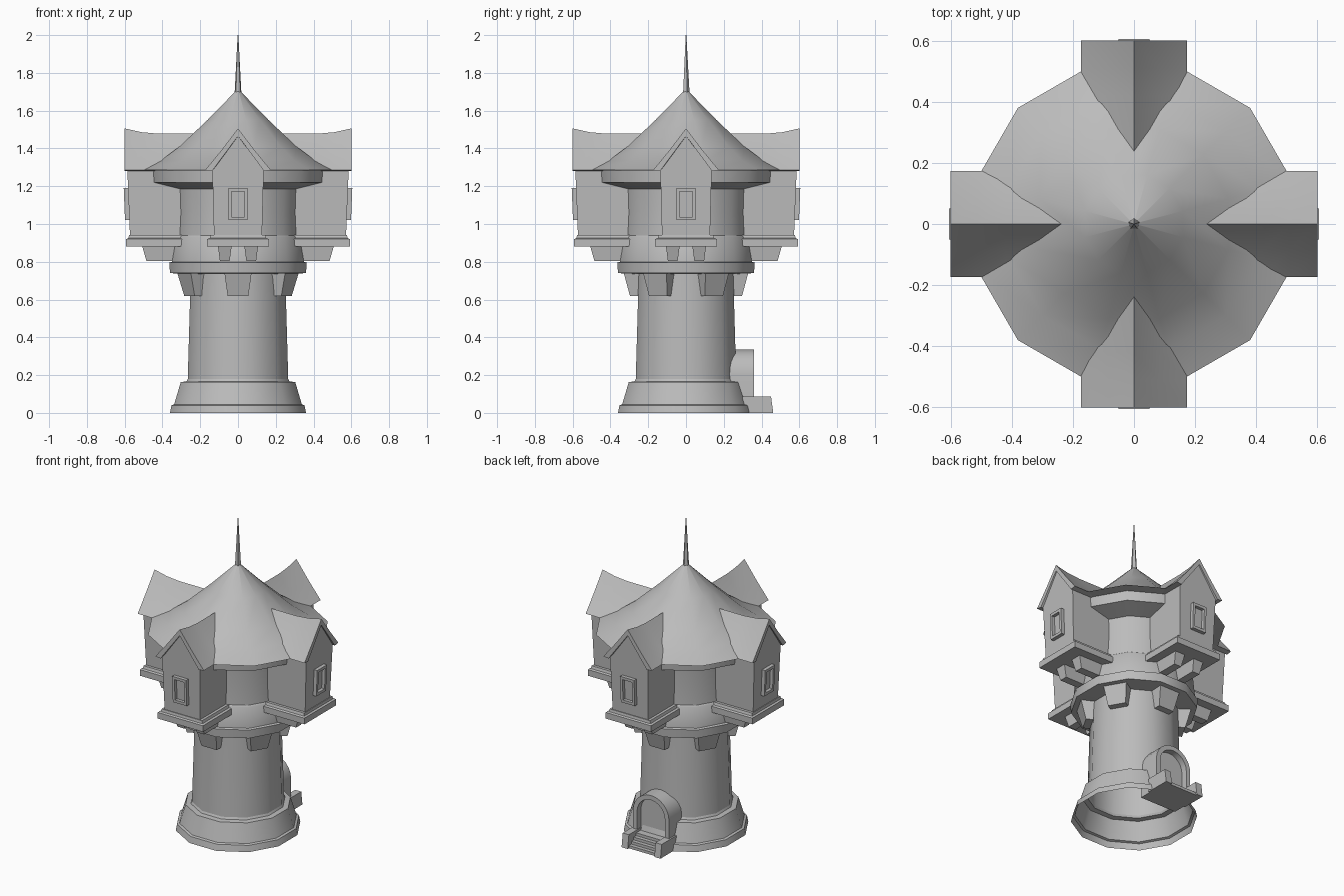
import bpy, bmesh
from math import cos, sin, pi, radians
from mathutils import Matrix

cube = bpy.data.objects.get("Cube")
if cube:
    bpy.data.objects.remove(cube, do_unlink=True)

stone = bpy.data.materials.new("grey stone")
stone.use_nodes = True
GREY = (0.5, 0.5, 0.5, 1)
stone.diffuse_color = GREY
stone.node_tree.nodes["Principled BSDF"].inputs["Base Color"].default_value = GREY


def make(name, bm, turn=0, smooth=0):
    """Turn a bmesh into an object rotated about the tower axis."""
    bmesh.ops.recalc_face_normals(bm, faces=bm.faces)
    bm.transform(Matrix.Rotation(turn, 4, "Z"))
    mesh = bpy.data.meshes.new(name)
    bm.to_mesh(mesh)
    bm.free()
    mesh.materials.append(stone)
    obj = bpy.data.objects.new(name, mesh)
    bpy.context.collection.objects.link(obj)
    if smooth:
        bpy.ops.object.select_all(action="DESELECT")
        obj.select_set(True)
        bpy.context.view_layer.objects.active = obj
        bpy.ops.object.shade_smooth_by_angle(angle=radians(smooth))
    return obj


def loft(bm, rings, close=True, caps=True):
    """Skin a list of equal-length point rings."""
    loops = [[bm.verts.new(p) for p in ring] for ring in rings]
    n = len(loops[0])
    for a, b in zip(loops, loops[1:]):
        for i in range(n if close else n - 1):
            j = (i + 1) % n
            bm.faces.new((a[i], a[j], b[j], b[i]))
    if caps:
        bm.faces.new(loops[0])
        bm.faces.new(loops[-1])


def rect(w, y0, y1, z, x=0):
    return [(x - w, y0, z), (x + w, y0, z), (x + w, y1, z), (x - w, y1, z)]


def lathe(name, profile, sides=12):
    """Revolve (half width across flats, height) pairs."""
    bm = bmesh.new()
    rings = []
    for r, z in profile:
        r /= cos(pi / sides)
        angles = [2 * pi * (i + 0.5) / sides for i in range(sides)]
        rings.append([(r * cos(a), r * sin(a), z) for a in angles])
    loft(bm, rings, caps=False)
    return make(name, bm, smooth=35)


# Tower body, open at the bottom
lathe("tower_base", [(.36, 0), (.352, .04), (.338, .045), (.303, .163), (.272, .167), (.266, .18)])
lathe("tower_shaft", [(.266, .18), (.254, .6), (.251, .74)])
lathe("gallery", [(.25, .735), (.36, .74), (.364, .795), (.35, .80), (.338, .93), (.33, .94),
                  (.327, 1.06), (.332, 1.185)])
lathe("cornice", [(.33, 1.185), (.452, 1.22), (.456, 1.282), (.519, 1.285)])
lathe("main_roof", [(.519, 1.285), (.41, 1.335), (.31, 1.41), (.16, 1.552), (.004, 1.712)])

# Spire
bm = bmesh.new()
bmesh.ops.create_cone(bm, segments=5, radius1=.019, radius2=.002, depth=.31, cap_ends=True,
                      matrix=Matrix.Translation((0, 0, 1.845)))
make("spire", bm)

# Corbels under the gallery
for k in range(6):
    bm = bmesh.new()
    loft(bm, [rect(.055, -.297, -.22, .62), rect(.072, -.33, -.22, .742)])
    make("corbel", bm, k * pi / 3)


def window(turn):
    """Framed window with a sunken pane, leaning with the wall."""
    bm = bmesh.new()

    def ring(w, z0, z1, out):
        return [(x, -(.572 + .04 * (z - .94)) - out, z)
                for x, z in ((-w, z0), (w, z0), (w, z1), (-w, z1))]
    loft(bm, [ring(.05, 1.02, 1.19, -.01), ring(.05, 1.02, 1.19, .023),
              ring(.034, 1.038, 1.172, .023), ring(.034, 1.038, 1.172, .002)])
    make("window", bm, turn)


def house(turn):
    """Projecting house; modelled on the front, then turned into place."""
    bm = bmesh.new()
    loft(bm, [rect(.163, -.592, -.25, .88), rect(.163, -.592, -.25, .92),
              rect(.15, -.58, -.25, .925), rect(.145, -.577, -.25, .942)])
    make("house_floor", bm, turn)

    # Walls with a pointed gable
    bm = bmesh.new()
    back, front = -.2, -.572
    section = [(-.127, .94), (.127, .94), (.136, 1.285), (0, 1.465), (-.136, 1.285)]
    loft(bm, [[(x, back, z) for x, z in section],
              [(x, front - .04 * (z - .94), z) for x, z in section]])
    make("house_walls", bm, turn)

    # Curved gable roof with a thick verge
    bm = bmesh.new()
    rings = []
    for y, ridge in ((-.2, 1.478), (-.42, 1.478), (-.51, 1.486), (-.6, 1.506)):
        rings.append([(-.174, y, 1.285), (-.085, y, ridge - .112), (0, y, ridge),
                      (.085, y, ridge - .112), (.174, y, 1.285), (.138, y, 1.28),
                      (0, y, ridge - .04), (-.138, y, 1.28)])
    loft(bm, rings)
    make("house_roof", bm, turn, smooth=30)

    # Brackets under the floor
    for x in (-.07, .07):
        bm = bmesh.new()
        loft(bm, [rect(.026, -.485, -.3, .805, x), rect(.036, -.507, -.3, .882, x)])
        make("house_bracket", bm, turn)
    window(turn)


for k in range(4):
    house(k * pi / 2)


# Arched doorway at the back: outer shell, rim, then sunken door
def arch(w, top, y, z0=0):
    spring = top - w
    pts = [(-w, y, z0)]
    pts += [(-w * cos(pi * i / 12), y, spring + w * sin(pi * i / 12)) for i in range(13)]
    return pts + [(w, y, z0)]


bm = bmesh.new()
loft(bm, [arch(.13, .335, .22), arch(.13, .335, .36), arch(.1, .305, .36, .02),
          arch(.1, .305, .32, .02)])
make("doorway", bm, smooth=30)

# Steps with a cheek block on either side
bm = bmesh.new()
outline = [(.3, 0), (.45, 0)]
for i in range(4):
    y, z = .45 - .025 * i, .018 * (i + 1)
    outline += [(y, z), (y - .025, z)]
outline.append((.3, .072))
loft(bm, [[(x, y, z) for y, z in outline] for x in (-.1, .1)])
make("door_steps", bm)
for x in (-.118, .118):
    bm = bmesh.new()
    loft(bm, [rect(.022, .3, .462, 0, x), rect(.022, .3, .45, .088, x)])
    make("step_cheek", bm)
